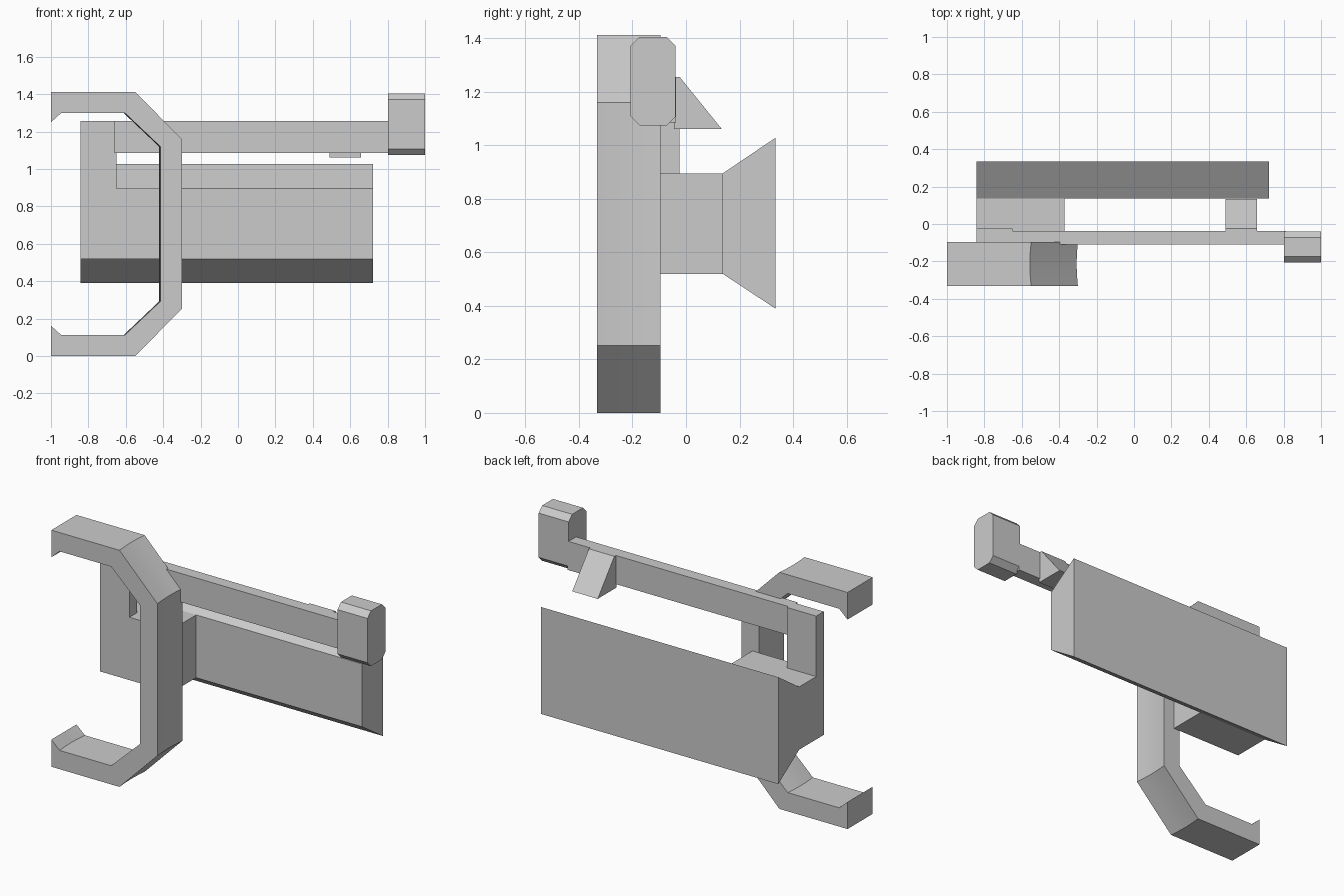
import bpy
import bmesh
import math

if "Cube" in bpy.data.objects:
    bpy.data.objects.remove(bpy.data.objects["Cube"], do_unlink=True)

grey = bpy.data.materials.new("plain grey")
grey.use_nodes = True
colour = (0.6, 0.6, 0.6, 1)
grey.diffuse_color = colour
grey.node_tree.nodes["Principled BSDF"].inputs["Base Color"].default_value = colour


def loft(name, rings, smooth=False):
    """Closed solid through a row of matching outlines."""
    bm = bmesh.new()
    loops = [[bm.verts.new(p) for p in ring] for ring in rings]
    n = len(loops[0])
    for a, b in zip(loops, loops[1:]):
        for i in range(n):
            j = (i + 1) % n
            bm.faces.new((a[i], a[j], b[j], b[i]))
    bm.faces.new(loops[0])
    bm.faces.new(loops[-1])
    bmesh.ops.recalc_face_normals(bm, faces=bm.faces[:])
    mesh = bpy.data.meshes.new(name)
    bm.to_mesh(mesh)
    bm.free()
    mesh.materials.append(grey)
    obj = bpy.data.objects.new(name, mesh)
    bpy.context.collection.objects.link(obj)
    if smooth:
        bpy.ops.object.select_all(action="DESELECT")
        obj.select_set(True)
        bpy.context.view_layer.objects.active = obj
        bpy.ops.object.shade_smooth_by_angle(angle=math.radians(30))
    return obj


def extrude_x(name, profile, x0, x1):
    """Side profile (y, z) carried along x."""
    return loft(name, [[(x, y, z) for y, z in profile] for x in (x0, x1)])


def box(name, x0, x1, y0, y1, z0, z1):
    return extrude_x(name, [(y0, z0), (y1, z0), (y1, z1), (y0, z1)], x0, x1)


# C-shaped hook: upper half mirrored about mid height, faces slightly dished
MID = 0.706
half = [(-1, 1.25), (-0.945, 1.30), (-0.605, 1.30), (-0.415, 1.12)]
outer = [(-0.30, 1.16), (-0.55, 1.412), (-1, 1.412)]


def flip(points):
    return [(x, 2 * MID - z) for x, z in reversed(points)]


outline = half + flip(half) + flip(outer) + outer
rings = []
for k in range(5):
    t = k / 4
    dish = 0.007 * math.sin(math.pi * t)
    y = -0.332 + 0.237 * t
    rings.append([(x - dish if x > -0.99 else x, y, z) for x, z in outline])
loft("hook", rings, smooth=True)

# Mounting block and the flared rail behind it
box("mounting_block", -0.843, -0.372, -0.095, 0.137, 0.52, 0.895)
extrude_x("flared_rail", [(0.137, 0.52), (0.334, 0.39), (0.334, 1.028), (0.137, 0.895)],
          -0.843, 0.722)

# Post and long lever arm
box("arm_post", -0.843, -0.65, -0.095, -0.024, 0.895, 1.256)
box("lever_arm", -0.66, 0.81, -0.11, -0.038, 1.085, 1.256)

# Sloped catch behind the arm
extrude_x("catch_wedge", [(-0.045, 1.062), (0.133, 1.062), (-0.024, 1.256), (-0.045, 1.256)],
          0.49, 0.658)

# Chamfered thumb pad at the end of the arm
cy, cz, hy, hz, c = -0.123, 1.24, 0.084, 0.165, 0.033
pad = []
for sy, sz in ((1, 1), (-1, 1), (-1, -1), (1, -1)):
    pair = [(cy + sy * hy, cz + sz * (hz - c)), (cy + sy * (hy - c), cz + sz * hz)]
    pad += pair if sy * sz > 0 else pair[::-1]
extrude_x("thumb_pad", pad, 0.802, 1.0)
